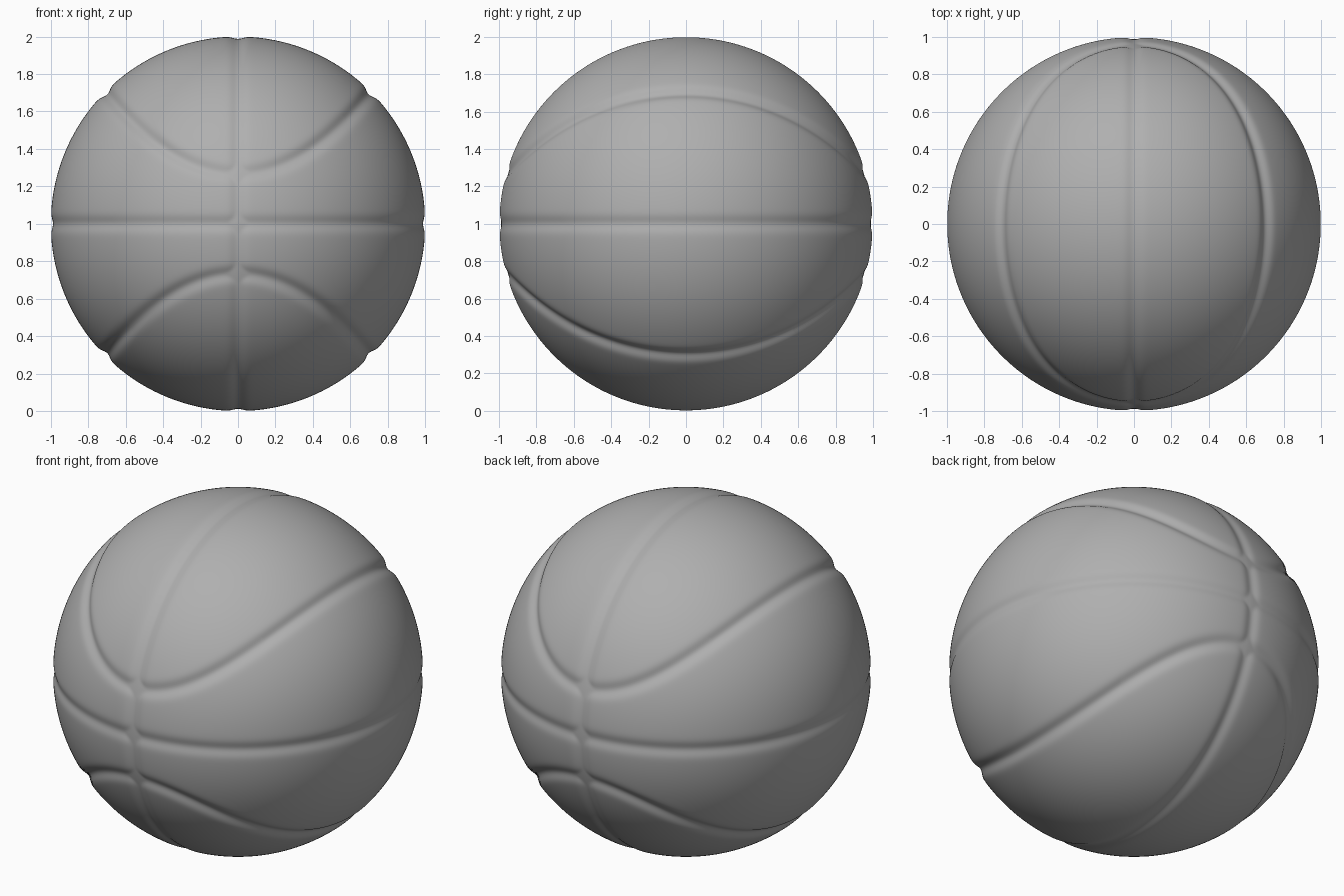
import bpy, bmesh, math
from mathutils import Vector

if "Cube" in bpy.data.objects:
    bpy.data.objects.remove(bpy.data.objects["Cube"])

CUTS = 139
DEPTH = 0.012


def groove(distance, depth, half_width):
    # rounded channel fading smoothly into the ball
    t = distance / half_width
    return depth * math.exp(-(t * t))


def seam_depth(p):
    # meridian and equator seams
    meridian = groove(math.asin(max(-1, min(1, p.x))), DEPTH, 0.036)
    equator = groove(math.asin(max(-1, min(1, p.z))), DEPTH, 0.036)
    # curved seams above and below: |z| = 0.27 + 0.86 x^2, deeper at the sides
    f = abs(p.z) - 0.27 - 0.86 * p.x * p.x
    g = Vector((-1.72 * p.x, 0, math.copysign(1, p.z)))
    g -= p * g.dot(p)
    side_depth = DEPTH + 0.006 * min(1, abs(p.x) / 0.4)
    curved = groove(f / max(g.length, 0.2), side_depth, 0.036)
    # crossings merge into a flat floor with rounded corners
    return min(meridian + equator + curved, side_depth)


# ball: evenly gridded cube projected to a sphere, seams pressed in
bm = bmesh.new()
bmesh.ops.create_cube(bm, size=2)
bmesh.ops.subdivide_edges(bm, edges=bm.edges[:], cuts=CUTS, use_grid_fill=True)
for v in bm.verts:
    p = Vector([math.tan(c * math.pi / 4) for c in v.co]).normalized()
    v.co = p * (1 - seam_depth(p)) + Vector((0, 0, 1))
for face in bm.faces:
    face.smooth = True

mesh = bpy.data.meshes.new("ball")
bm.to_mesh(mesh)
bm.free()
ball = bpy.data.objects.new("ball", mesh)
bpy.context.collection.objects.link(ball)

# dark grey rubber
rubber = bpy.data.materials.new("rubber")
rubber.diffuse_color = (0.43, 0.43, 0.43, 1)
rubber.use_nodes = True
rubber.node_tree.nodes["Principled BSDF"].inputs["Base Color"].default_value = rubber.diffuse_color
mesh.materials.append(rubber)
